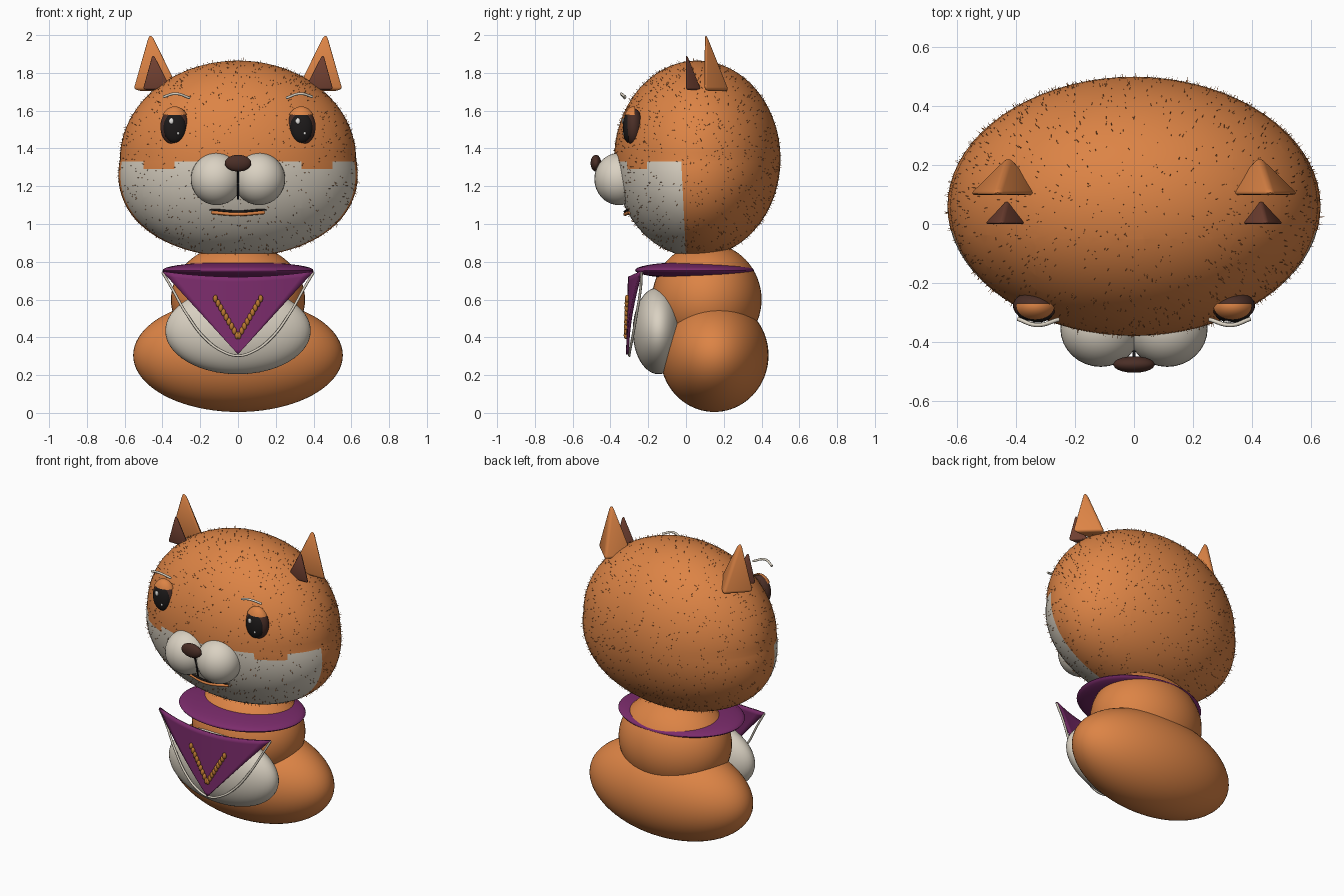
import bpy, bmesh, math, random
from mathutils import Vector

if "Cube" in bpy.data.objects:
    bpy.data.objects.remove(bpy.data.objects["Cube"])
random.seed(4)


def material(name, rgb):
    m = bpy.data.materials.new(name)
    m.use_nodes = True
    m.diffuse_color = (*rgb, 1)
    m.node_tree.nodes["Principled BSDF"].inputs["Base Color"].default_value = (*rgb, 1)
    return m


ORANGE = material("orange fur", (0.72, 0.23, 0.06))
CREAM = material("cream fur", (0.70, 0.64, 0.54))
PURPLE = material("purple cloth", (0.20, 0.025, 0.15))
BROWN = material("dark brown", (0.07, 0.028, 0.02))
EAR = material("inner ear brown", (0.16, 0.05, 0.03))
BLACK = material("black", (0.012, 0.01, 0.01))
GOLD = material("gold braid", (0.50, 0.19, 0.03))
WHITE = material("eye shine", (0.85, 0.83, 0.8))


def finish(name, bm, *mats, angle=60):
    me = bpy.data.meshes.new(name)
    bm.to_mesh(me)
    bm.free()
    ob = bpy.data.objects.new(name, me)
    bpy.context.collection.objects.link(ob)
    for m in mats:
        me.materials.append(m)
    bpy.ops.object.select_all(action='DESELECT')
    ob.select_set(True)
    bpy.context.view_layer.objects.active = ob
    bpy.ops.object.shade_smooth_by_angle(angle=math.radians(angle))
    return ob


def ball(radii, centre, seg=32, rings=20):
    bm = bmesh.new()
    bmesh.ops.create_uvsphere(bm, u_segments=seg, v_segments=rings, radius=1)
    for v in bm.verts:
        v.co = Vector(a * b + c for a, b, c in zip(v.co, radii, centre))
    return bm


def cut(bm, point, normal, remove=False):
    bmesh.ops.bisect_plane(bm, geom=bm.verts[:] + bm.edges[:] + bm.faces[:], plane_co=point,
                           plane_no=normal, clear_outer=remove)


def cord(name, points, radius, mat):
    cu = bpy.data.curves.new(name, 'CURVE')
    cu.dimensions = '3D'
    cu.bevel_depth = radius
    cu.bevel_resolution = 2
    cu.resolution_u = 8
    cu.use_fill_caps = True
    sp = cu.splines.new('BEZIER')
    sp.bezier_points.add(len(points) - 1)
    for p, co in zip(sp.bezier_points, points):
        p.co = co
        p.handle_left_type = p.handle_right_type = 'AUTO'
    cu.materials.append(mat)
    ob = bpy.data.objects.new(name, cu)
    bpy.context.collection.objects.link(ob)
    return ob


# Body, chest and belly
finish("body", ball((0.555, 0.287, 0.3), (0, 0.15, 0.305), 64, 40), ORANGE)
finish("chest", ball((0.355, 0.29, 0.3), (0, 0.11, 0.6), 48, 32), ORANGE)
finish("belly", ball((0.385, 0.137, 0.23), (0, -0.145, 0.435), 48, 32), CREAM)

# Head, wider at the jowls, with a cream lower face
HC, HR = Vector((0, 0.06, 1.345)), Vector((0.625, 0.44, 0.52))


def head_point(n):
    jowl = 1 + 0.17 * max(0, -n.z)
    return HC + Vector((n.x * HR.x * jowl, n.y * HR.y, n.z * HR.z))


bm = ball((1, 1, 1), (0, 0, 0), 72, 48)
for v in bm.verts:
    v.co = head_point(v.co)
back = Vector((0, 1, 0.05)).normalized()
edge = Vector((0, -0.025, 1.33))
cut(bm, edge, (0, 0, 1))
cut(bm, (0, 0, 1.29), (0, 0, 1))
cut(bm, edge, back)
for x in (-0.5, -0.335, 0.335, 0.5):
    cut(bm, (x, 0, 0), (1, 0, 0))
for f in bm.faces:
    c = f.calc_center_median()
    patch = 0.335 < abs(c.x) < 0.5 and c.z > 1.29
    f.material_index = int(c.z < edge.z and (c - edge).dot(back) < 0 and not patch)
finish("head", bm, ORANGE, CREAM)

# Short scattered hairs over the head
bm = bmesh.new()
for i in range(2600):
    n = Vector((random.gauss(0, 1), random.gauss(0, 1), random.gauss(0, 1))).normalized()
    root = head_point(n)
    out = Vector((n.x / HR.x, n.y / HR.y, n.z / HR.z)).normalized()
    jitter = Vector((random.uniform(-1, 1), random.uniform(-1, 1), random.uniform(-1, 1)))
    side = out.cross(jitter).normalized() * 0.0015
    tip = root + out * 0.012 + jitter * 0.006
    bm.faces.new([bm.verts.new(p) for p in (root - side, root + side, tip)])
finish("head_hairs", bm, ORANGE)

# Muzzle, nose and mouth
for s, side in ((1, "left"), (-1, "right")):
    finish(side + "_muzzle", ball((0.137, 0.13, 0.138), (s * 0.113, -0.355, 1.238)), CREAM)
finish("nose", ball((0.07, 0.028, 0.044), (0, -0.477, 1.322)), BROWN)
cord("muzzle_line", [(0, -0.46, 1.29), (0, -0.435, 1.24), (0, -0.41, 1.13)], 0.005, BLACK)
cord("mouth_line", [(-0.15, -0.30, 1.078), (0, -0.325, 1.066), (0.15, -0.30, 1.078)], 0.006, BLACK)
cord("lower_lip", [(-0.14, -0.297, 1.062), (0, -0.322, 1.052), (0.14, -0.297, 1.062)], 0.010, ORANGE)


# Ears are rounded three-sided cones
def ear(name, s, base, tip, round_by, mat):
    bm = bmesh.new()
    for x, y, z in base + [tip]:
        bm.verts.new((s * x, y, z))
    bmesh.ops.convex_hull(bm, input=bm.verts[:])
    bmesh.ops.recalc_face_normals(bm, faces=bm.faces[:])
    bmesh.ops.bevel(bm, geom=bm.edges[:] + bm.verts[:], offset=round_by, segments=4,
                    profile=0.5, affect='EDGES', clamp_overlap=True)
    finish(name, bm, mat)


for s, side in ((1, "left"), (-1, "right")):
    ear(side + "_ear", s, [(0.565, 0.098, 1.705), (0.30, 0.098, 1.705), (0.425, 0.235, 1.705)],
        (0.468, 0.1, 2.045), 0.02, ORANGE)
    ear(side + "_inner_ear", s, [(0.51, 0, 1.71), (0.345, 0, 1.71), (0.43, 0.085, 1.71)],
        (0.452, 0, 1.92), 0.012, EAR)

    # Eyes with pupils, shine, lids and brows
    ex, ez = s * 0.335, 1.515
    finish(side + "_eye", ball((0.076, 0.05, 0.098), (ex, -0.278, ez)), BROWN)
    finish(side + "_pupil", ball((0.06, 0.03, 0.08), (ex, -0.305, ez - 0.005)), BLACK)
    finish(side + "_shine", ball((0.013, 0.006, 0.016), (ex - 0.018, -0.333, ez + 0.03), 12, 8), WHITE)
    finish(side + "_small_shine", ball((0.007, 0.005, 0.008), (ex + 0.018, -0.33, ez - 0.035), 12, 8), WHITE)
    bm = ball((0.08, 0.058, 0.108), (ex, -0.278, ez))
    cut(bm, (0, -0.27, 0), (0, 1, 0), True)
    cut(bm, (0, 0, ez + 0.062), (0, 0, -1), True)
    finish(side + "_eyelid", bm, ORANGE)
    cord(side + "_brow", [(s * 0.395, -0.322, 1.673), (s * 0.33, -0.343, 1.69),
                          (s * 0.255, -0.324, 1.667)], 0.007, CREAM)

# Neckerchief: collar roll and curved front triangle
finish("collar", ball((0.4, 0.315, 0.045), (0, 0.045, 0.755), 64, 20), PURPLE)
bm = bmesh.new()
N = 16
rows = []
for j in range(N + 1):
    v = j / N
    row = []
    for i in range(N + 1):
        u = 2 * i / N - 1
        w = u * (1 - v)
        top = 0.75 - 0.03 * (1 - u * u)
        row.append(bm.verts.new((0.4 * w, -0.3 + 0.065 * w * w - 0.01 * v, top + (0.31 - top) * v)))
    rows.append(row)
for a, b in zip(rows, rows[1:]):
    for i in range(N):
        bm.faces.new((a[i], b[i], b[i + 1], a[i + 1]))
bmesh.ops.remove_doubles(bm, verts=bm.verts[:], dist=0.0005)
bmesh.ops.recalc_face_normals(bm, faces=bm.faces[:])
cloth = finish("neckerchief", bm, PURPLE)
solid = cloth.modifiers.new("thickness", 'SOLIDIFY')
solid.thickness = 0.015
solid.offset = 0

# Hanging cord
half = [(0.4, -0.235, 0.745), (0.35, -0.24, 0.66), (0.27, -0.262, 0.52),
        (0.17, -0.285, 0.39), (0.08, -0.298, 0.325)]
cord("hanging_cord", [(-x, y, z) for x, y, z in half] + [(0, -0.30, 0.303)] + half[::-1], 0.007, CREAM)

# Braided V made of overlapping beads
for s, side in ((1, "left"), (-1, "right")):
    bm = bmesh.new()
    for k in range(9):
        t = k / 8
        part = ball((0.013, 0.012, 0.02), (s * (0.005 + 0.115 * t), -0.318 + 0.006 * t, 0.41 + 0.195 * t), 10, 8)
        me = bpy.data.meshes.new("bead")
        part.to_mesh(me)
        part.free()
        bm.from_mesh(me)
        bpy.data.meshes.remove(me)
    finish(side + "_braid", bm, GOLD)
